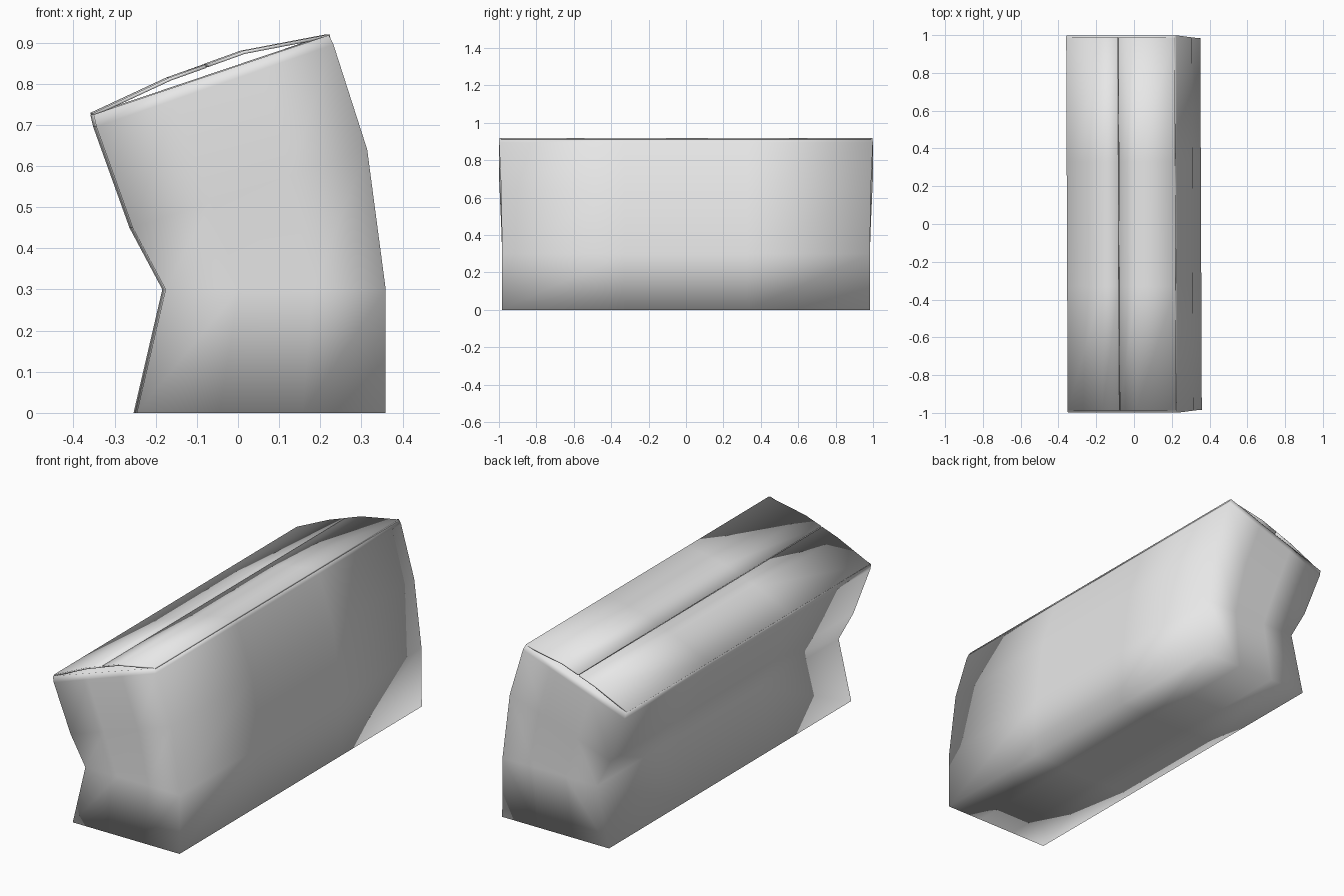
import bpy
import bmesh

cube = bpy.data.objects.get("Cube")
if cube:
    bpy.data.objects.remove(cube, do_unlink=True)

# One plain grey for the whole carton
grey = bpy.data.materials.new("plain grey")
grey.use_nodes = True
grey.diffuse_color = (0.8, 0.8, 0.8, 1)
grey.node_tree.nodes["Principled BSDF"].inputs["Base Color"].default_value = (0.8, 0.8, 0.8, 1)

SEG = 3        # divisions across the width and along the length
SKEW = -0.004  # the carton is turned very slightly


def finish(bm, name):
    bmesh.ops.recalc_face_normals(bm, faces=bm.faces)
    for f in bm.faces:
        f.smooth = True
    mesh = bpy.data.meshes.new(name)
    bm.to_mesh(mesh)
    bm.free()
    mesh.materials.append(grey)
    obj = bpy.data.objects.new(name, mesh)
    bpy.context.collection.objects.link(obj)
    return obj


def add_grid(bm, nu, nv, point, verts):
    """Fill a sheet of quads, sharing vertices that have the same key."""
    def vert(u, v):
        key, co = point(u, v)
        if key not in verts:
            verts[key] = bm.verts.new((co[0] + SKEW * co[1], co[1], co[2]))
        return verts[key]
    for u in range(nu):
        for v in range(nv):
            bm.faces.new([vert(u, v), vert(u + 1, v), vert(u + 1, v + 1), vert(u, v + 1)])


# Carton body: levels as (left x, left z, right x, right z, half length)
levels = [
    (-0.25, 0.0, 0.355, 0.0, 0.985),
    (-0.18, 0.3, 0.355, 0.3, 0.983),
    (-0.26, 0.45, 0.31, 0.64, 0.988),
    (-0.348, 0.695, 0.228, 0.895, 0.999),
    (-0.355, 0.725, 0.217, 0.918, 0.996),
]
TOP = len(levels) - 1


def body_point(i, j, k):
    xl, zl, xr, zr, half = levels[k]
    t = i / SEG
    return (i, j, k), (xl + (xr - xl) * t, half * (2 * j / SEG - 1), zl + (zr - zl) * t)


bm = bmesh.new()
shared = {}
for side in (0, SEG):
    add_grid(bm, SEG, TOP, lambda i, k: body_point(i, side, k), shared)  # end walls
    add_grid(bm, SEG, TOP, lambda j, k: body_point(side, j, k), shared)  # long walls
for cap in (0, TOP):
    add_grid(bm, SEG, SEG, lambda i, j: body_point(i, j, cap), shared)   # base and inner lid
finish(bm, "carton_body")

# Two long flaps that arch over the top and meet at a narrow seam
flaps = {
    "right_flap": [(-0.355, 0.729), (-0.17, 0.815), (-0.083, 0.846)],
    "left_flap": [(-0.079, 0.848), (0.01, 0.88), (0.219, 0.92)],
}
for name, profile in flaps.items():
    bm = bmesh.new()
    add_grid(bm, len(profile) - 1, SEG,
             lambda i, j: ((i, j), (profile[i][0], 0.988 * (2 * j / SEG - 1), profile[i][1])), {})
    flap = finish(bm, name)
    # Keep the sheet facing up so that its thickness goes down
    if flap.data.polygons[0].normal.z < 0:
        flap.data.flip_normals()
    card = flap.modifiers.new("card thickness", "SOLIDIFY")
    card.thickness = 0.008
    card.offset = -1
